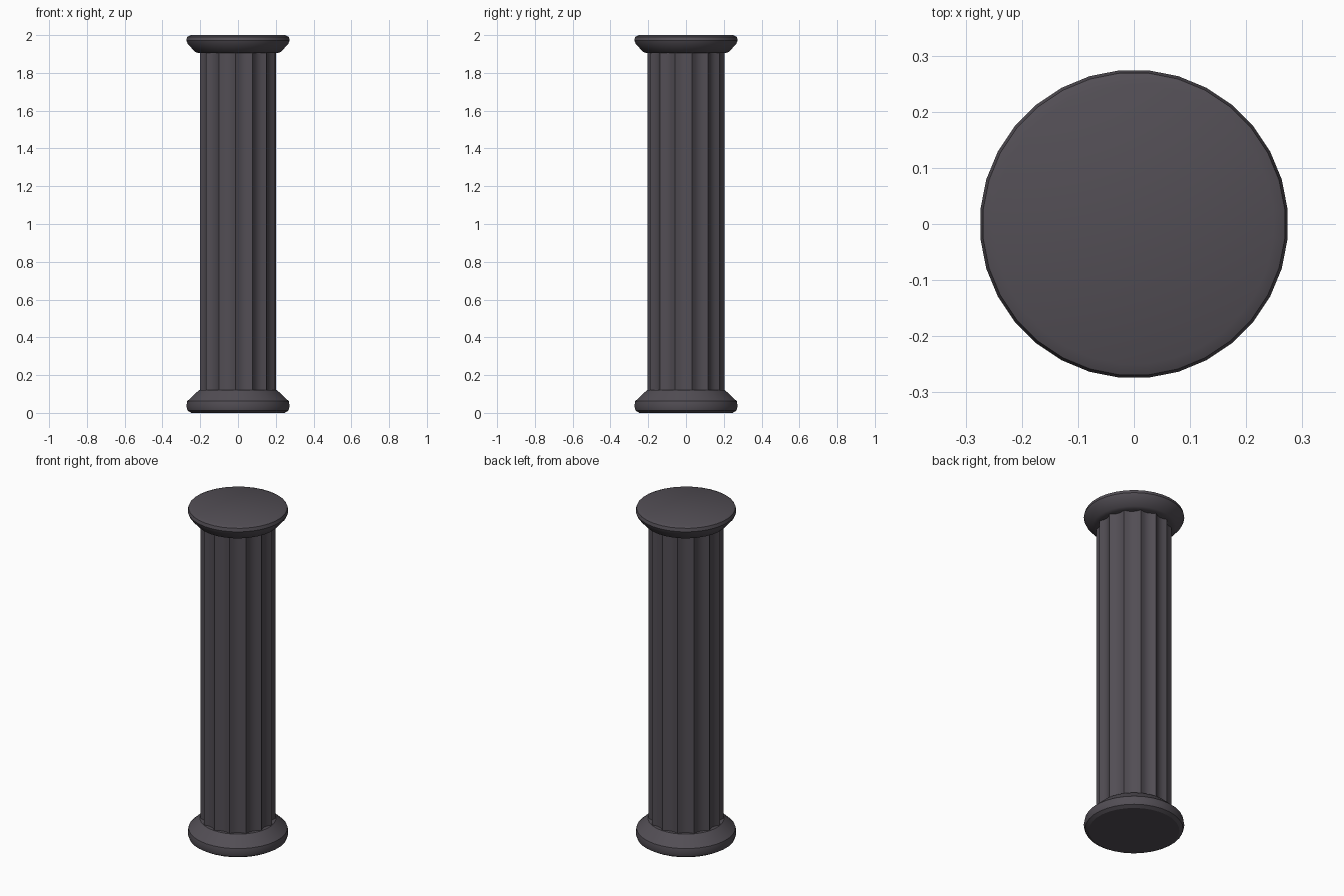
import bpy
import bmesh
from math import sin, cos, pi, radians

cube = bpy.data.objects.get("Cube")
if cube:
    bpy.data.objects.remove(cube)

# Dark purplish grey stone
stone = bpy.data.materials.new("dark_stone")
stone.use_nodes = True
color = (0.085, 0.076, 0.09, 1)
stone.diffuse_color = color
bsdf = stone.node_tree.nodes["Principled BSDF"]
bsdf.inputs["Base Color"].default_value = color
bsdf.inputs["Roughness"].default_value = 0.8


def loft(name, rings):
    """Join a stack of equal rings into a closed solid."""
    bm = bmesh.new()
    loops = [[bm.verts.new(p) for p in ring] for ring in rings]
    n = len(loops[0])
    for low, high in zip(loops, loops[1:]):
        for i in range(n):
            j = (i + 1) % n
            bm.faces.new((low[i], low[j], high[j], high[i]))
    bm.faces.new(loops[0][::-1])
    bm.faces.new(loops[-1])
    bmesh.ops.recalc_face_normals(bm, faces=bm.faces)
    mesh = bpy.data.meshes.new(name)
    bm.to_mesh(mesh)
    bm.free()
    obj = bpy.data.objects.new(name, mesh)
    bpy.context.collection.objects.link(obj)
    mesh.materials.append(stone)
    bpy.ops.object.select_all(action="DESELECT")
    obj.select_set(True)
    bpy.context.view_layer.objects.active = obj
    bpy.ops.object.shade_smooth_by_angle(angle=radians(30))
    return obj


def turned(name, profile, sides=32):
    """Lathe a radius/height profile."""
    angles = [2 * pi * (i + 0.5) / sides for i in range(sides)]
    return loft(name, [[(r * cos(a), r * sin(a), z) for a in angles]
                       for r, z in profile])


# Base and capital mouldings
turned("base", [(0.248, 0), (0.268, 0.012), (0.275, 0.035), (0.27, 0.062),
                (0.208, 0.12)])
turned("capital", [(0.21, 1.905), (0.23, 1.912), (0.268, 1.955),
                   (0.275, 1.972), (0.27, 1.991), (0.25, 2)])

# Fluted shaft: sharp ridges with shallow rounded hollows between them
FLUTES, STEPS = 14, 4
RADIUS, DEPTH, PHASE = 0.205, 0.02, radians(9)
section = []
for i in range(FLUTES * STEPS):
    t = (i % STEPS) / STEPS
    r = RADIUS - DEPTH * 4 * t * (1 - t)
    a = PHASE + 2 * pi * i / (FLUTES * STEPS)
    section.append((r * cos(a), r * sin(a)))
loft("fluted_shaft", [[(x, y, z) for x, y in section] for z in (0.06, 1.95)])
